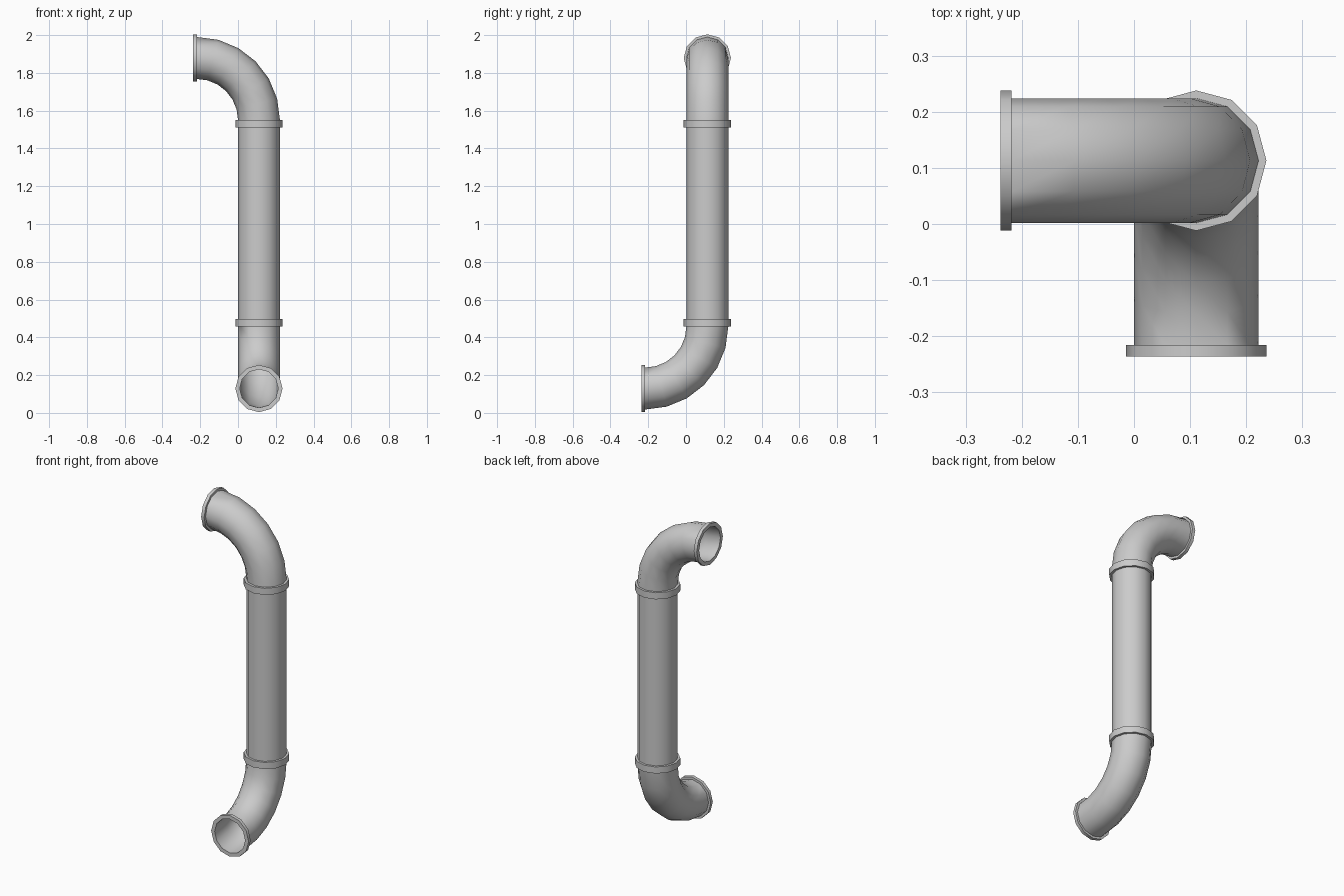
import bpy
import bmesh
from math import sin, cos, pi
from mathutils import Vector

cube = bpy.data.objects.get("Cube")
if cube:
    bpy.data.objects.remove(cube)

SIDES = 12
PIPE, BORE, RIM = 0.111, 0.102, 0.125
LIP = 0.02            # flange thickness
AXIS = 0.111          # x and y of the upright pipe
LOW, HIGH = 0.478, 1.53
BEND = 0.329

metal = bpy.data.materials.new("pale_grey_metal")
metal.use_nodes = True
GREY = (0.6, 0.6, 0.6, 1)
metal.diffuse_color = GREY
metal.node_tree.nodes["Principled BSDF"].inputs["Base Color"].default_value = GREY


def make_pipe(name, path, side):
    """Sweep a flanged hollow pipe along (centre, tangent) pairs."""
    first, last = path[0], path[-1]
    inner_first = (first[0] + first[1] * LIP, first[1])
    inner_last = (last[0] - last[1] * LIP, last[1])
    # Outside: flange, barrel, flange; then the bore back to the start
    rings = [(first, RIM), (inner_first, RIM), (inner_first, PIPE)]
    rings += [(p, PIPE) for p in path[1:-1]]
    rings += [(inner_last, PIPE), (inner_last, RIM), (last, RIM), (last, BORE)]
    rings += [(p, BORE) for p in reversed(path[1:-1])]
    rings += [(first, BORE)]

    bm = bmesh.new()
    loops = []
    for (centre, tangent), radius in rings:
        up = side.cross(tangent)
        loops.append([bm.verts.new(centre + radius * (cos(a) * side + sin(a) * up))
                      for a in (2 * pi * i / SIDES for i in range(SIDES))])
    for k, loop in enumerate(loops):
        after = loops[(k + 1) % len(loops)]
        for i in range(SIDES):
            j = (i + 1) % SIDES
            bm.faces.new((loop[i], loop[j], after[j], after[i]))
    bmesh.ops.recalc_face_normals(bm, faces=bm.faces)
    mesh = bpy.data.meshes.new(name)
    bm.to_mesh(mesh)
    bm.free()
    mesh.materials.append(metal)
    obj = bpy.data.objects.new(name, mesh)
    bpy.context.collection.objects.link(obj)
    bpy.ops.object.select_all(action="DESELECT")
    obj.select_set(True)
    bpy.context.view_layer.objects.active = obj
    bpy.ops.object.shade_smooth_by_angle(angle=pi / 4)


def elbow_path(start, rise, out):
    """Quarter bend leaving along rise and ending along out."""
    corner = start + rise * LIP + out * BEND
    path = [(start, rise)]
    for i in range(7):
        a = i * pi / 12
        path.append((corner + BEND * (sin(a) * rise - cos(a) * out),
                     cos(a) * rise + sin(a) * out))
    path.append((corner + BEND * rise + out * LIP, out))
    return path


X, Y, Z = Vector((1, 0, 0)), Vector((0, 1, 0)), Vector((0, 0, 1))
foot = Vector((AXIS, AXIS + 0.002, LOW))
head = Vector((AXIS, AXIS + 0.002, HIGH))

# Upright pipe with support loops near its flanges
upright = [(Vector((foot.x, foot.y, z)), Z)
           for z in (LOW, LOW + 0.12, HIGH - 0.12, HIGH)]
make_pipe("upright_pipe", upright, X)

# Lower elbow opens to the front, upper elbow opens to the right
make_pipe("lower_elbow", elbow_path(foot, -Z, -Y), X)
make_pipe("upper_elbow", elbow_path(head, Z, -X), Y)
